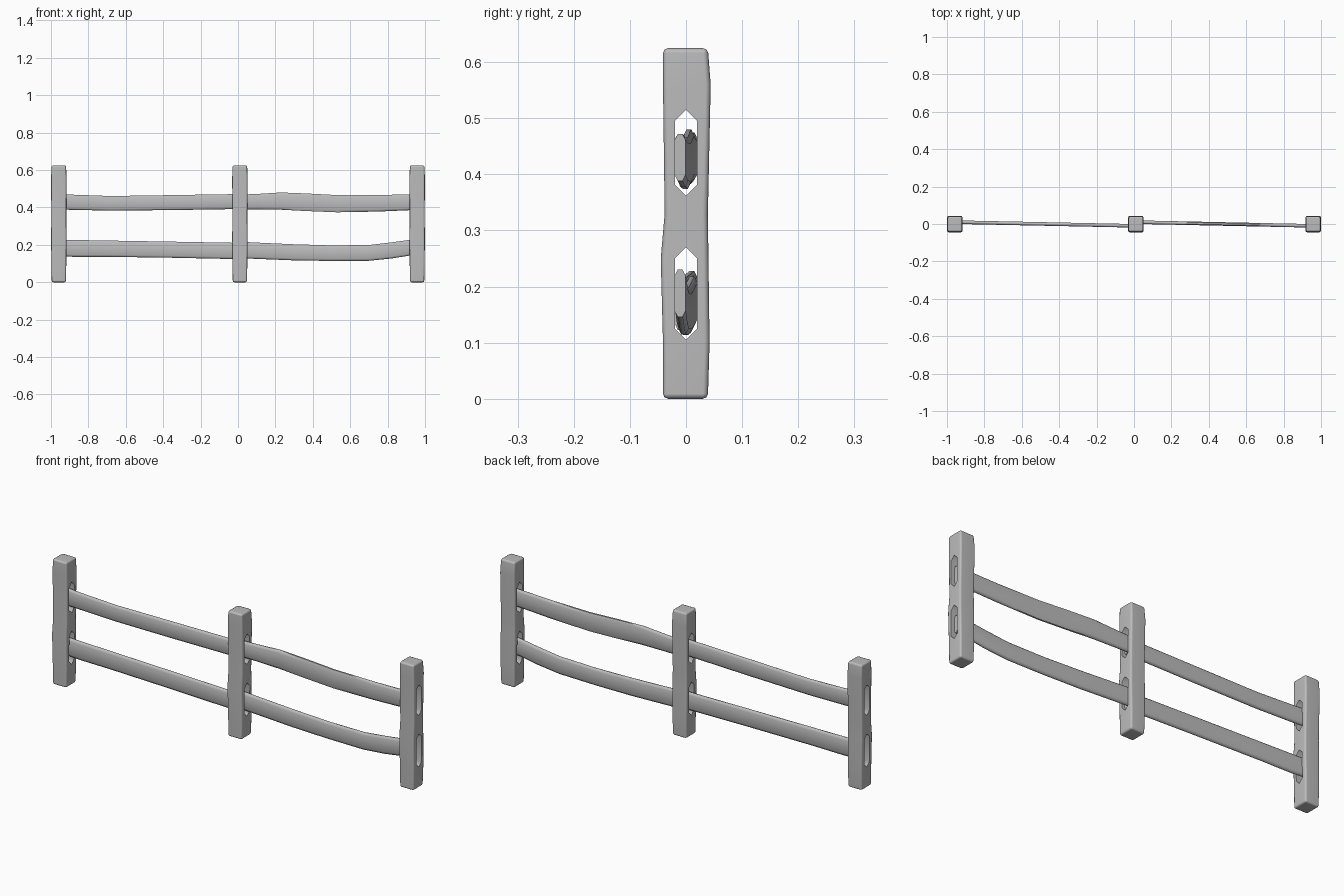
import bpy, bmesh, math

default = bpy.data.objects.get("Cube")
if default:
    bpy.data.objects.remove(default, do_unlink=True)

# One weathered grey for the whole fence
grey = bpy.data.materials.new("fence grey")
grey.use_nodes = True
grey.diffuse_color = (0.5, 0.5, 0.5, 1)
grey.node_tree.nodes["Principled BSDF"].inputs["Base Color"].default_value = (0.5, 0.5, 0.5, 1)


def loft(name, rings):
    """Skin a list of equal-length rings and cap both ends."""
    bm = bmesh.new()
    loops = [[bm.verts.new(p) for p in ring] for ring in rings]
    n = len(loops[0])
    for a, b in zip(loops, loops[1:]):
        for i in range(n):
            j = (i + 1) % n
            bm.faces.new((a[i], a[j], b[j], b[i]))
    bm.faces.new(loops[0])
    bm.faces.new(loops[-1])
    bmesh.ops.recalc_face_normals(bm, faces=bm.faces)
    mesh = bpy.data.meshes.new(name)
    bm.to_mesh(mesh)
    bm.free()
    mesh.materials.append(grey)
    obj = bpy.data.objects.new(name, mesh)
    bpy.context.collection.objects.link(obj)
    return obj


def activate(obj):
    bpy.ops.object.select_all(action='DESELECT')
    obj.select_set(True)
    bpy.context.view_layer.objects.active = obj


def slot_cutter(x, low, high):
    """Six-sided slot with pointed top and bottom, running along x."""
    w, tip = 0.02, 0.02
    outline = [(0, low), (w, low + tip), (w, high - tip),
               (0, high), (-w, high - tip), (-w, low + tip)]
    return loft("slot_cutter", [[(x + s * 0.1, y, z) for y, z in outline] for s in (-1, 1)])


# Posts: hewn square timbers, (height, back y, front y, half width)
POST = [(0, 0.039, -0.041, 0.038), (0.1, 0.042, -0.041, 0.040),
        (0.25, 0.040, -0.045, 0.041), (0.33, 0.039, -0.038, 0.040),
        (0.56, 0.044, -0.041, 0.041), (0.625, 0.039, -0.041, 0.039)]


def post(name, x):
    obj = loft(name, [[(x - w, f, z), (x + w, f, z), (x + w, b, z), (x - w, b, z)]
                      for z, b, f, w in POST])
    activate(obj)
    bevel = obj.modifiers.new("soft_edges", 'BEVEL')
    bevel.width, bevel.segments = 0.009, 2
    bevel.limit_method, bevel.angle_limit = 'ANGLE', math.radians(40)
    bpy.ops.object.modifier_apply(modifier=bevel.name)
    for low, high in ((0.105, 0.27), (0.362, 0.515)):
        cutter = slot_cutter(x, low, high)
        cut = obj.modifiers.new("slot", 'BOOLEAN')
        cut.operation, cut.solver, cut.object = 'DIFFERENCE', 'EXACT', cutter
        bpy.ops.object.modifier_apply(modifier=cut.name)
        bpy.data.objects.remove(cutter, do_unlink=True)
    bpy.ops.object.shade_smooth_by_angle(angle=math.radians(50))
    obj.modifiers.new("even_shading", 'WEIGHTED_NORMAL').keep_sharp = True


post("right_post", -0.958)
post("middle_post", 0.01)
post("left_post", 0.958)


# Rails: slim rounded planks passing side by side in the middle slot
def rail(name, path):
    x0, x1 = path[0][0], path[-1][0]
    rings = []
    for x, low, high in path:
        y = 0.0105 - 0.021 * (x - x0) / (x1 - x0)
        mid, h, t = (low + high) / 2, (high - low) / 2, 0.0095
        section = [(0.45, -1), (1, -0.75), (1, 0.75), (0.45, 1),
                   (-0.45, 1), (-1, 0.75), (-1, -0.75), (-0.45, -1)]
        rings.append([(x, y + t * u, mid + h * v) for u, v in section])
    obj = loft(name, rings)
    activate(obj)
    bpy.ops.object.shade_smooth_by_angle(angle=math.radians(65))


rail("upper_right_rail", [(-0.98, 0.39, 0.475), (-0.88, 0.387, 0.468), (-0.68, 0.383, 0.461),
                          (-0.35, 0.386, 0.466), (0.035, 0.392, 0.472)])
rail("upper_left_rail", [(-0.015, 0.39, 0.468), (0.1, 0.39, 0.472), (0.23, 0.388, 0.48),
                         (0.36, 0.381, 0.475), (0.53, 0.374, 0.466),
                         (0.75, 0.378, 0.466), (0.98, 0.388, 0.472)])
rail("lower_right_rail", [(-0.98, 0.142, 0.228), (-0.88, 0.136, 0.226), (-0.7, 0.136, 0.223),
                          (-0.35, 0.131, 0.217), (0.035, 0.123, 0.21)])
rail("lower_left_rail", [(-0.015, 0.13, 0.218), (0.1, 0.125, 0.212), (0.3, 0.117, 0.203),
                         (0.5, 0.114, 0.197), (0.7, 0.115, 0.199),
                         (0.82, 0.127, 0.213), (0.92, 0.143, 0.227), (0.98, 0.146, 0.23)])
